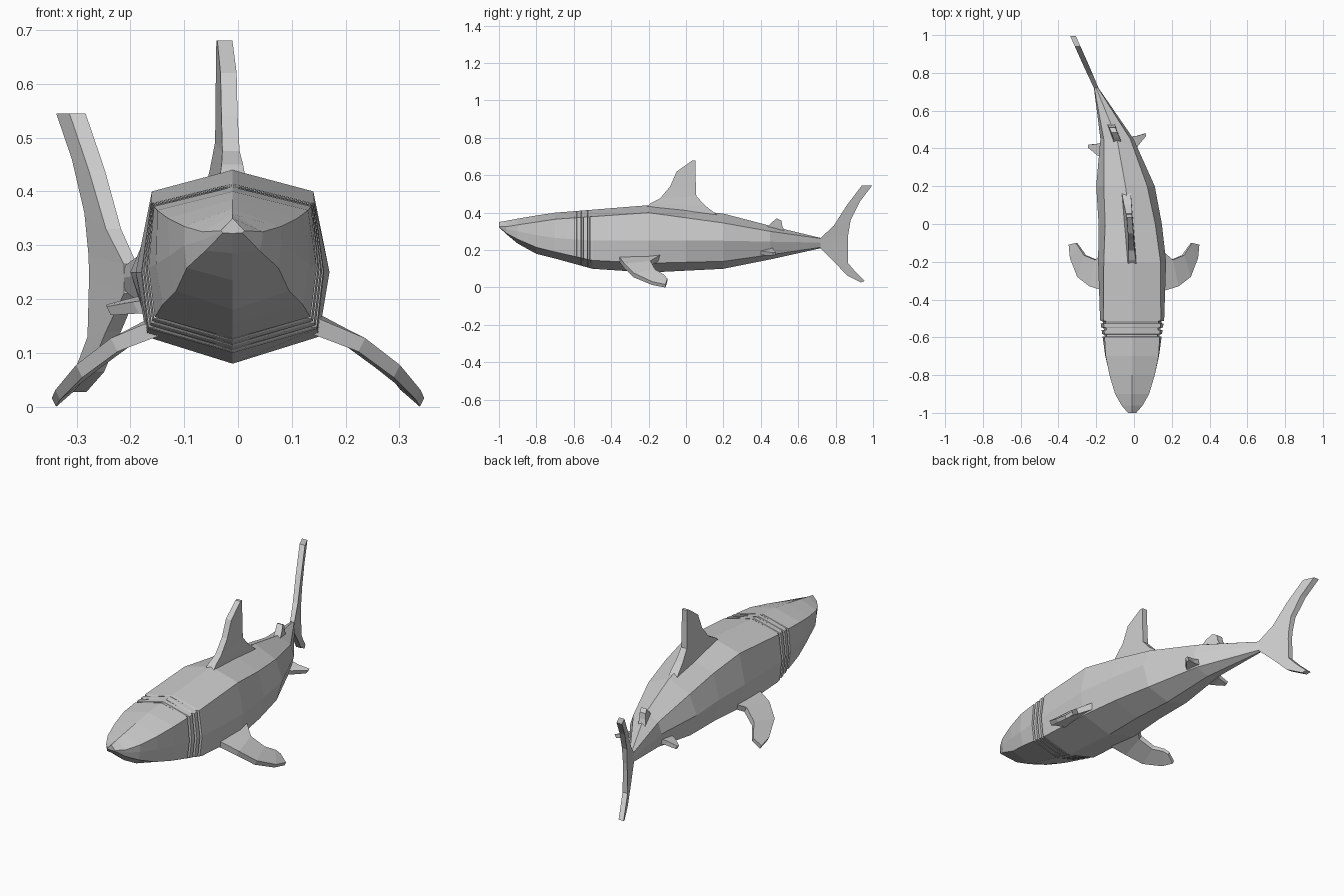
import bpy, bmesh
from mathutils import Vector

if "Cube" in bpy.data.objects:
    bpy.data.objects.remove(bpy.data.objects["Cube"])


def lerp_table(table, y):
    """Linear interpolation of rows keyed by their first value."""
    for a, b in zip(table, table[1:]):
        if y <= b[0]:
            t = (y - a[0]) / (b[0] - a[0])
            return [p + (q - p) * t for p, q in zip(a, b)]
    a, b = table[-2:]
    t = (y - a[0]) / (b[0] - a[0])
    return [p + (q - p) * t for p, q in zip(a, b)]


# swimming curve of the spine (y, x)
SPINE = [(-1, -.01), (-.2, -.01), (0, -.02), (.2, -.045), (.45, -.09),
         (.72, -.2), (1, -.325)]


def spine(y):
    return lerp_table(SPINE, y)[1]


def loft(name, rings):
    """Skin closed rings of points into a capped solid."""
    bm = bmesh.new()
    loops = [[bm.verts.new(p) for p in ring] for ring in rings]
    n = len(loops[0])
    for a, b in zip(loops, loops[1:]):
        for i in range(n):
            j = (i + 1) % n
            bm.faces.new((a[i], a[j], b[j], b[i]))
    bm.faces.new(loops[0])
    bm.faces.new(loops[-1])
    bmesh.ops.recalc_face_normals(bm, faces=bm.faces)
    mesh = bpy.data.meshes.new(name)
    bm.to_mesh(mesh)
    bm.free()
    ob = bpy.data.objects.new(name, mesh)
    bpy.context.collection.objects.link(ob)
    return ob


def upright_fin(name, rows):
    """Rows: lead y, lead z, trail y, trail z, half thickness."""
    rings = []
    for ly, lz, ty, tz, h in rows:
        rings.append([(spine(y) + s * h, y, z) for s, y, z in
                      ((-1, ly, lz), (1, ly, lz), (1, ty, tz), (-1, ty, tz))])
    return loft(name, rings)


def side_fin(name, rows, side, place):
    """Rows: lead point, trail point, half thickness (built for +x)."""
    rings = []
    for lead, trail, h in rows:
        up = Vector((.5, 0, 1)).normalized() * h
        pts = [Vector(lead) - up, Vector(lead) + up,
               Vector(trail) + up, Vector(trail) - up]
        rings.append([place(side * p.x, p.y, p.z) for p in pts])
    return loft(name, rings)


# body: y, half widths (upper, middle, lower), heights (top ... belly)
BODY = [
    (-1.0, .022, .02, .018, .35, .327, .325, .323, .322),
    (-.96, .056, .055, .05, .357, .325, .31, .29, .285),
    (-.90, .09, .09, .085, .368, .335, .30, .258, .235),
    (-.80, .12, .118, .105, .385, .35, .28, .215, .18),
    (-.70, .14, .142, .13, .40, .365, .265, .19, .155),
    (-.50, .152, .17, .158, .416, .379, .25, .145, .10),
    (-.20, .15, .18, .16, .44, .40, .25, .13, .08),
    (.20, .115, .155, .12, .395, .345, .25, .14, .10),
    (.45, .07, .088, .07, .33, .30, .245, .175, .15),
    (.72, .01, .012, .01, .265, .262, .24, .215, .21),
]


def body_ring(y, inset=0):
    _, wu, wm, wl, zt, zu, zm, zl, zb = lerp_table(BODY, y)
    c = spine(y)
    right = [(wu - inset, zu), (wm - inset, zm), (wl - inset, zl)]
    pts = [(0, zt)] + right + [(0, zb)] + [(-w, z) for w, z in right[::-1]]
    return [(c + x, y, z) for x, z in pts]


# gill slits are narrow inset bands across the flanks
stations = [(row[0], 0) for row in BODY] + [(0, 0)]
for gill in (-.59, -.555, -.52):
    stations += [(gill - .007, 0), (gill - .005, .012),
                 (gill + .005, .012), (gill + .007, 0)]
loft("body", [body_ring(y, i) for y, i in sorted(stations)])

# fins on the back
upright_fin("dorsal_fin", [
    (-.22, .425, .17, .385, .024),
    (-.19, .45, .10, .44, .020),
    (-.14, .475, .055, .49, .016),
    (-.085, .54, .053, .54, .015),
    (-.05, .62, .05, .62, .015),
    (.035, .68, .05, .68, .014),
])
upright_fin("second_dorsal_fin", [
    (.43, .32, .53, .295, .02),
    (.455, .345, .515, .33, .018),
    (.485, .37, .51, .358, .016),
])

# crescent tail, lower tip to upper tip
upright_fin("tail_fin", [
    (.935, .027, .955, .035, .014),
    (.86, .065, .905, .085, .014),
    (.79, .14, .867, .13, .014),
    (.72, .21, .865, .24, .012),
    (.72, .265, .867, .28, .012),
    (.79, .33, .88, .36, .014),
    (.86, .44, .93, .46, .015),
    (.94, .545, .995, .545, .015),
])

# paired fins
PECTORAL = [
    ((.13, -.36, .155), (.13, -.13, .165), .016),
    ((.23, -.33, .115), (.20, -.19, .13), .014),
    ((.295, -.28, .066), (.26, -.165, .085), .013),
    ((.335, -.18, .022), (.29, -.12, .062), .010),
    ((.342, -.11, .008), (.305, -.10, .04), .009),
]
PELVIC = [
    ((.06, .36, .188), (.06, .45, .20), .014),
    ((.10, .385, .184), (.10, .445, .192), .012),
    ((.15, .435, .178), (.15, .45, .182), .009),
]
for side, word in ((1, "right"), (-1, "left")):
    side_fin("pectoral_fin_" + word, PECTORAL, side,
             lambda x, y, z: (x, y, z))
    # pelvic fins sit square to the bent spine
    side_fin("pelvic_fin_" + word, PELVIC, side,
             lambda x, y, z: (x - .09, y + .2 * x, z))
